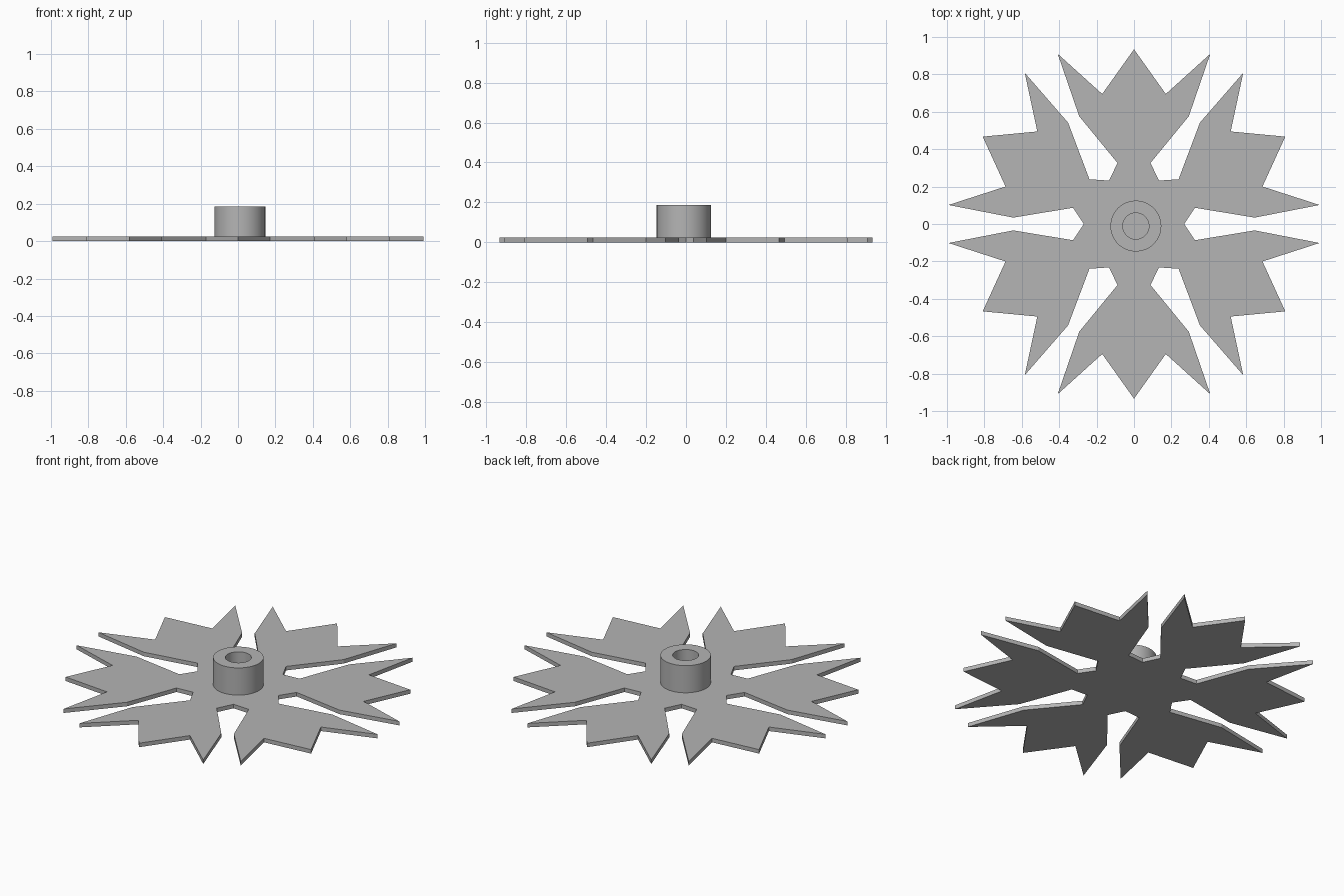
import bpy
import bmesh
import math
from mathutils import Matrix, Vector

cube = bpy.data.objects.get("Cube")
if cube:
    bpy.data.objects.remove(cube, do_unlink=True)

PLATE_THICKNESS = 0.024
HUB_TOP = 0.186

grey = bpy.data.materials.new("plain grey")
grey.use_nodes = True
colour = (0.46, 0.46, 0.46, 1)
grey.diffuse_color = colour
grey.node_tree.nodes["Principled BSDF"].inputs["Base Color"].default_value = colour


def extruded(name, build_outline, bottom, height):
    """Make an object by extruding a flat outline upwards."""
    bm = bmesh.new()
    build_outline(bm)
    result = bmesh.ops.extrude_face_region(bm, geom=bm.faces[:], use_keep_orig=True)
    top = [g for g in result["geom"] if isinstance(g, bmesh.types.BMVert)]
    bmesh.ops.translate(bm, verts=top, vec=(0, 0, height))
    bmesh.ops.translate(bm, verts=bm.verts[:], vec=(0, 0, bottom))
    bmesh.ops.recalc_face_normals(bm, faces=bm.faces[:])
    mesh = bpy.data.meshes.new(name)
    bm.to_mesh(mesh)
    bm.free()
    mesh.materials.append(grey)
    obj = bpy.data.objects.new(name, mesh)
    bpy.context.collection.objects.link(obj)
    return obj


# Snowflake plate: half an arm, mirrored, then repeated six times
def snowflake(bm):
    half = [Vector(p) for p in ((0.17, 0.695, 0), (0.408, 0.91, 0),
                                (0.293, 0.576, 0), (0.088, 0.326, 0))]
    mirrored = [Vector((-p.x, p.y, 0)) for p in reversed(half)]
    inner = Matrix.Rotation(-math.pi / 6, 3, "Z") @ Vector((0, 0.268, 0))
    arm = mirrored + [Vector((0, 0.934, 0))] + half + [inner]
    points = []
    for i in range(6):
        turn = Matrix.Rotation(-i * math.pi / 3, 3, "Z")
        points += [turn @ p for p in arm]
    bm.faces.new([bm.verts.new(p) for p in points])


extruded("snowflake_plate", snowflake, 0, PLATE_THICKNESS)


# Hollow hub, standing slightly off centre on the plate
def ring(bm, sides=64):
    def circle(radius):
        return [bm.verts.new((radius * math.cos(2 * math.pi * i / sides),
                              radius * math.sin(2 * math.pi * i / sides), 0))
                for i in range(sides)]
    outer, bore = circle(0.136), circle(0.07)
    for i in range(sides):
        j = (i + 1) % sides
        bm.faces.new((outer[i], outer[j], bore[j], bore[i]))


hub = extruded("hub", ring, PLATE_THICKNESS, HUB_TOP - PLATE_THICKNESS)
hub.location = (0.01, -0.011, 0)
bpy.ops.object.select_all(action="DESELECT")
hub.select_set(True)
bpy.context.view_layer.objects.active = hub
bpy.ops.object.shade_smooth_by_angle(angle=math.radians(30))
